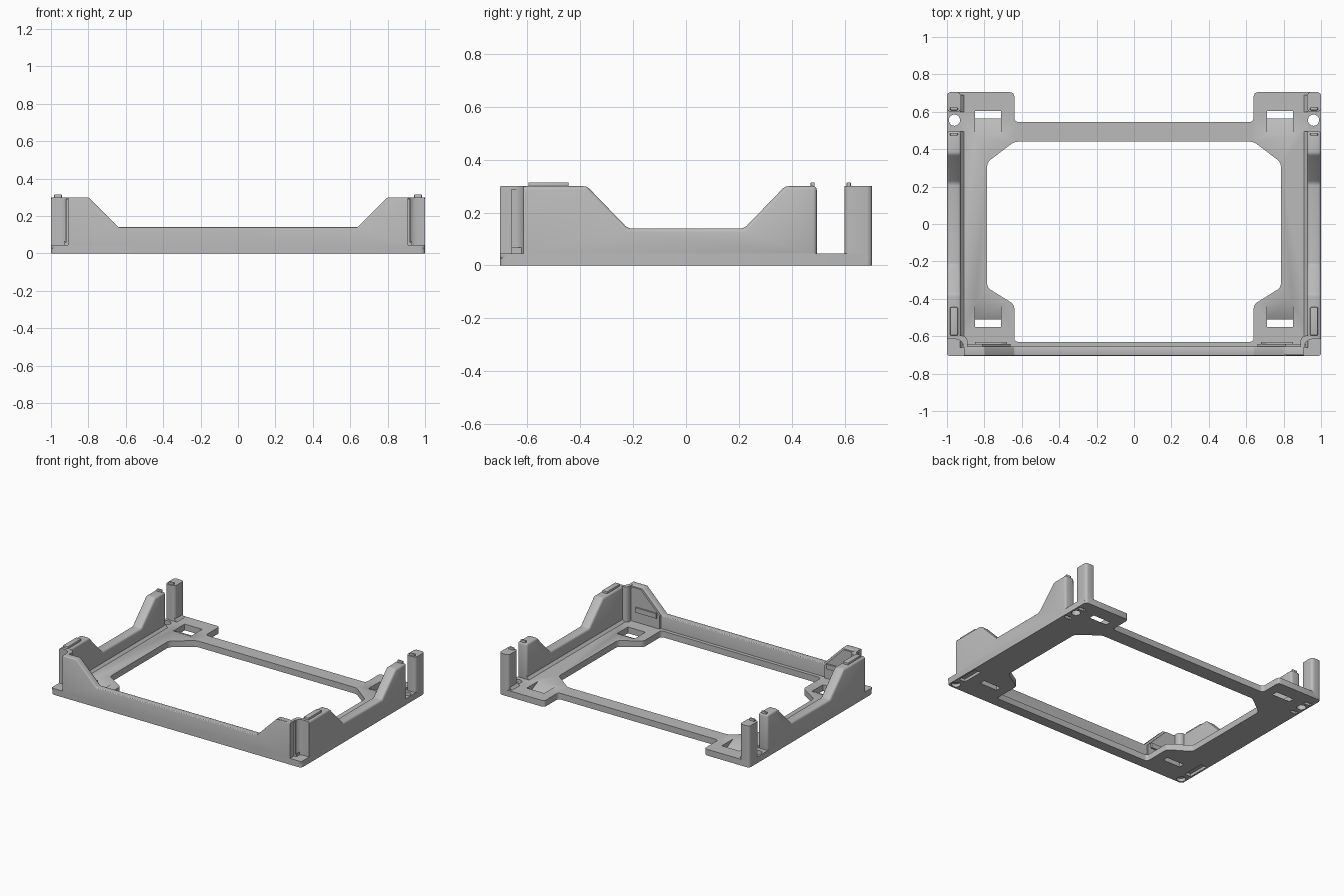
import bpy, bmesh, math
from mathutils import Vector

cube = bpy.data.objects.get("Cube")
if cube:
    bpy.data.objects.remove(cube, do_unlink=True)

grey = bpy.data.materials.new("light grey plastic")
grey.use_nodes = True
grey.diffuse_color = (0.5, 0.5, 0.5, 1)
grey.node_tree.nodes["Principled BSDF"].inputs["Base Color"].default_value = grey.diffuse_color

BASE, TOP, LOW = 0.045, 0.30, 0.14
FRONT, BACK = -0.705, 0.705


def prism(name, pts, axis, lo, hi, side=1, corner=0):
    """Extrude a 2D outline along an axis; side=-1 mirrors it in x."""
    place = {"x": lambda a, b, c: (c, a, b),
             "y": lambda a, b, c: (a, c, b),
             "z": lambda a, b, c: (a, b, c)}[axis]
    bm = bmesh.new()
    rings = []
    for c in (lo, hi):
        ring = []
        for a, b in pts:
            x, y, z = place(a, b, c)
            ring.append(bm.verts.new((x * side, y, z)))
        rings.append(ring)
        bm.faces.new(ring)
    n = len(pts)
    for i in range(n):
        j = (i + 1) % n
        bm.faces.new((rings[0][i], rings[0][j], rings[1][j], rings[1][i]))
    bmesh.ops.recalc_face_normals(bm, faces=bm.faces)
    if corner:
        k = "xyz".index(axis)
        edges = [e for e in bm.edges if abs(e.verts[0].co[k] - e.verts[1].co[k]) > 1e-4]
        bmesh.ops.bevel(bm, geom=edges, offset=corner, segments=4, profile=0.5, affect="EDGES")
    mesh = bpy.data.meshes.new(name)
    bm.to_mesh(mesh)
    bm.free()
    mesh.materials.append(grey)
    ob = bpy.data.objects.new(name, mesh)
    bpy.context.collection.objects.link(ob)
    return ob


def rect(x0, x1, y0, y1):
    return [(x0, y0), (x1, y0), (x1, y1), (x0, y1)]


def disc(x, y, r, n=24):
    return [(x + r * math.cos(i * math.tau / n), y + r * math.sin(i * math.tau / n)) for i in range(n)]


def mirrored(half):
    return half + [(-x, y) for x, y in reversed(half)]


def apply(ob, mod):
    bpy.ops.object.select_all(action="DESELECT")
    bpy.context.view_layer.objects.active = ob
    ob.select_set(True)
    bpy.ops.object.modifier_apply(modifier=mod.name)


def cut(ob, cutter):
    mod = ob.modifiers.new("cut", "BOOLEAN")
    mod.operation, mod.solver, mod.object = "DIFFERENCE", "EXACT", cutter
    apply(ob, mod)
    bpy.data.objects.remove(cutter, do_unlink=True)


def soften(ob, width):
    mod = ob.modifiers.new("soft edges", "BEVEL")
    mod.width, mod.segments, mod.limit_method = width, 3, "ANGLE"
    apply(ob, mod)


# Base plate with its large opening
plate = prism("base_plate", mirrored([(1, FRONT), (1, BACK), (0.64, BACK), (0.64, 0.545)]),
              "z", 0, BASE, corner=0.022)
cut(plate, prism("opening", mirrored([(0.64, -0.63), (0.64, -0.43), (0.785, -0.34),
                                      (0.785, 0.33), (0.64, 0.44)]), "z", -0.1, 0.1, corner=0.02))

for s in (1, -1):
    # Screw holes
    for y in (-0.665, 0.555):
        cut(plate, prism("hole", disc(0.96, y, 0.03), "z", -0.1, 0.1, s))
    # Ramped strap slots
    for hole, ramp in ((-0.55, -0.425), (0.605, 0.475)):
        mid = hole + math.copysign(0.04, ramp - hole)
        over = ramp + (ramp - mid) * 0.1
        cut(plate, prism("strap_slot", [(hole, -0.02), (mid, -0.02), (mid, 0), (over, BASE * 1.1),
                                        (over, 0.1), (hole, 0.1)], "x", 0.71, 0.85, s))
    # Sockets underneath for the stacking tabs
    for y0, y1 in ((-0.6, -0.44), (0.465, 0.49), (0.605, 0.63)):
        cut(plate, prism("socket", rect(0.938, 0.987, y0, y1), "z", -0.1, 0.02, s))

# Front wall with raised ends
front = prism("front_wall", mirrored([(0.99, 0.022), (0.99, TOP), (0.8, TOP), (0.64, LOW)]),
              "y", FRONT, -0.655)
soften(front, 0.006)

for s in (1, -1):
    tag = "left" if s > 0 else "right"
    # Side wall and rear post
    wall = prism(tag + "_side_wall",
                 [(FRONT, 0.022), (0.495, 0.022), (0.495, TOP), (0.375, TOP), (0.22, LOW),
                  (-0.22, LOW), (-0.375, TOP), (FRONT, TOP)], "x", 0.925, 1, s)
    soften(wall, 0.014)
    post = prism(tag + "_rear_post", rect(0.925, 1, 0.6, BACK), "z", 0.022, TOP, s, 0.02)
    # Fillet along the foot of the side wall
    for y0, y1 in ((-0.66, 0.495), (0.6, 0.69)):
        prism(tag + "_wall_fillet", [(0.903, 0.04), (0.93, 0.04), (0.93, 0.068), (0.917, 0.052)],
              "y", y0, y1, s)
    # Corner boss around the screw recess
    boss = prism(tag + "_corner_boss", rect(0.89, 0.995, -0.70, -0.597), "z", 0.022, TOP, s, 0.03)
    for part in (wall, boss, front):
        cut(part, prism("screw_recess", rect(0.91, 1.2, -0.9, -0.615), "z", BASE, 0.5, s, 0.045))
    # Thickened raised end and clip on the inside of the front wall
    prism(tag + "_front_thickening", [(0.66, 0.03), (0.92, 0.03), (0.92, TOP - 0.01), (0.81, TOP - 0.01), (0.66, LOW)],
          "y", -0.66, -0.642, s)
    prism(tag + "_front_clip", rect(0.68, 0.85, 0.12, 0.155), "y", -0.65, -0.63, s)
    # Stacking tabs
    for y0, y1 in ((-0.596, -0.445), (0.472, 0.487), (0.608, 0.624)):
        tab = prism(tag + "_stacking_tab", rect(0.942, 0.983, y0, y1), "z", TOP - 0.02, 0.315, s)
        soften(tab, 0.004)

# Smooth shading with sharp edges kept
bpy.ops.object.select_all(action="DESELECT")
for ob in bpy.context.scene.objects:
    if ob.type == "MESH":
        ob.select_set(True)
        bpy.context.view_layer.objects.active = ob
bpy.ops.object.shade_smooth_by_angle(angle=math.radians(30))
